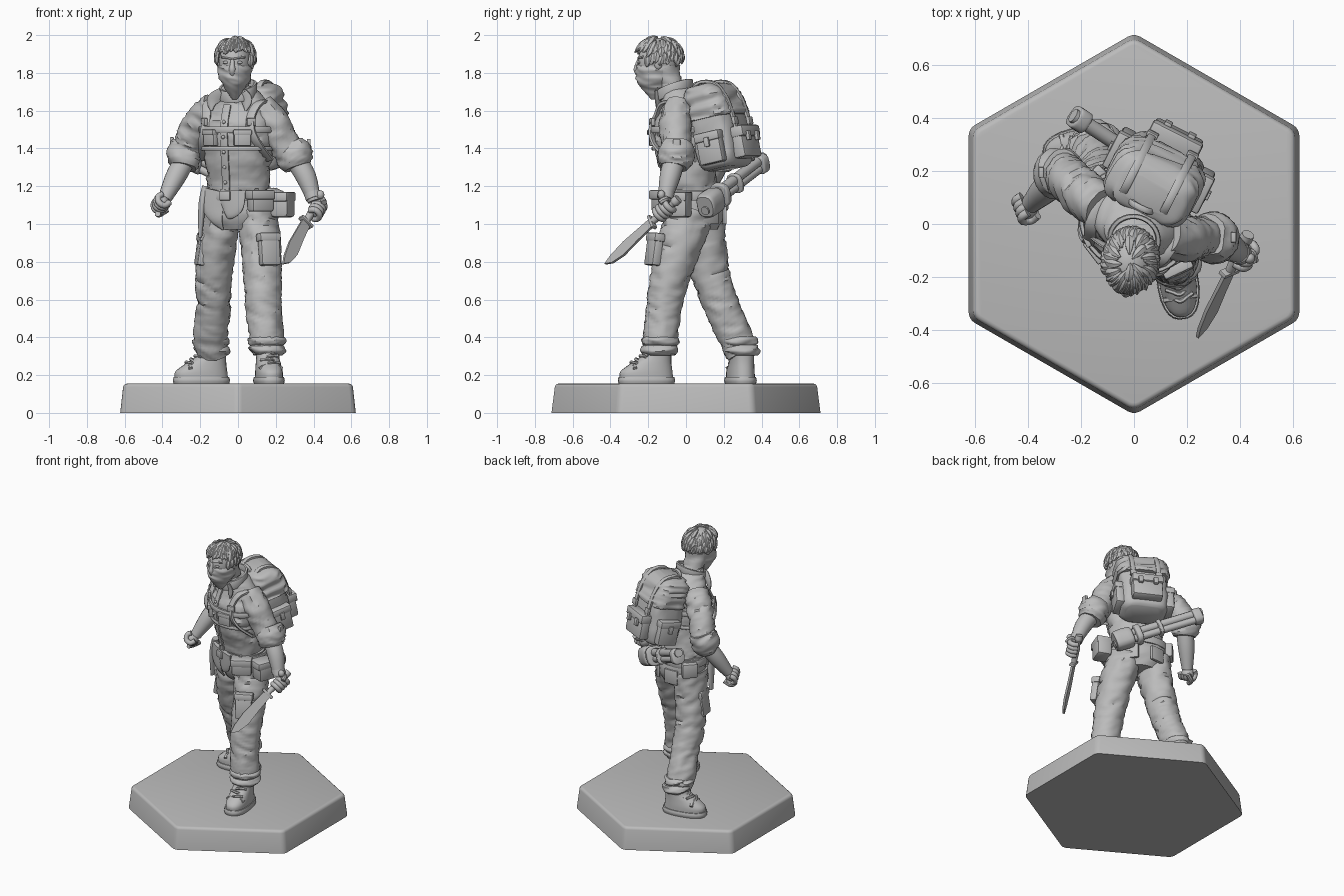
import bpy, bmesh, math, random
from mathutils import Vector, Matrix, noise

random.seed(4)
V = Vector
UP = V((0, 0, 1))
old = bpy.data.objects.get("Cube")
if old:
    bpy.data.objects.remove(old)

grey = bpy.data.materials.new("plain grey")
grey.use_nodes = True
TONE = (0.5, 0.5, 0.5, 1)
grey.diffuse_color = TONE
grey.node_tree.nodes["Principled BSDF"].inputs["Base Color"].default_value = TONE


def finish(name, bm, matrix=None, angle=40):
    """Turn a bmesh into a shaded, coloured object."""
    if matrix:
        bm.transform(matrix)
    bmesh.ops.recalc_face_normals(bm, faces=bm.faces)
    mesh = bpy.data.meshes.new(name)
    bm.to_mesh(mesh)
    bm.free()
    mesh.materials.append(grey)
    obj = bpy.data.objects.new(name, mesh)
    bpy.context.collection.objects.link(obj)
    bpy.ops.object.select_all(action='DESELECT')
    obj.select_set(True)
    bpy.context.view_layer.objects.active = obj
    bpy.ops.object.shade_smooth_by_angle(angle=math.radians(angle))
    return obj


def spline(keys, steps, closed=False):
    """Catmull-Rom samples through tuples of any length."""
    n, out = len(keys), []
    for i in range(n if closed else n - 1):
        pick = [keys[j % n] if closed else keys[min(max(j, 0), n - 1)] for j in range(i - 1, i + 3)]
        for s in range(steps):
            t = s / steps
            out.append([b + 0.5 * t * (c - a + t * (2*a - 5*b + 4*c - d + t * (3*(b - c) + d - a)))
                        for a, b, c, d in zip(*pick)])
    return out if closed else out + [list(keys[-1])]


def tube(name, keys, ref=UP, n=16, steps=4, closed=False, flat=False, power=1.0, folds=0.0, matrix=None):
    """Loft oval rings (x, y, z, radius along ref, other radius) through the keys."""
    keys = [tuple(k) if len(k) == 5 else tuple(k) + (k[3],) for k in keys]
    path, bm, rings = spline(keys, steps, closed), bmesh.new(), []
    m, ref = len(path), V(ref)
    for i, (x, y, z, ra, rb) in enumerate(path):
        j, k = (i - 1) % m if closed else max(i - 1, 0), (i + 1) % m if closed else min(i + 1, m - 1)
        t = UP if flat else (V(path[k][:3]) - V(path[j][:3])).normalized()
        a = (ref - t * ref.dot(t)).normalized()
        b, ring = t.cross(a), []
        for s in range(n):
            ang = math.tau * (s + 0.5) / n
            c, d = math.cos(ang), math.sin(ang)
            out = a * (ra * math.copysign(abs(c) ** power, c)) + b * (rb * math.copysign(abs(d) ** power, d))
            p = V((x, y, z))
            if folds:  # ridged cloth creases, stretched around the limb
                q = p + out
                w = noise.noise(V((q.x * 9, q.y * 9, q.z * 26 + q.x * 12)))
                out *= 1 + folds * (0.6 - 2.2 * abs(w))
            ring.append(bm.verts.new(p + out))
        rings.append(ring)
    for i in range(m if closed else m - 1):
        r, q = rings[i], rings[(i + 1) % m]
        for s in range(n):
            bm.faces.new((r[s], r[(s + 1) % n], q[(s + 1) % n], q[s]))
    if not closed:
        bm.faces.new(rings[0])
        bm.faces.new(rings[-1])
    return finish(name, bm, matrix)


def box(name, loc, size, matrix=Matrix(), bevel=0.2, yaw=0):
    bm = bmesh.new()
    bmesh.ops.create_cube(bm, size=1, matrix=Matrix.Diagonal((*size, 1)))
    bmesh.ops.bevel(bm, geom=bm.edges[:], offset=min(size) * bevel, segments=2, affect='EDGES', profile=0.5)
    return finish(name, bm, matrix @ Matrix.Translation(loc) @ Matrix.Rotation(math.radians(yaw), 4, 'Z'))


def ball(name, loc, size, matrix=Matrix()):
    bm = bmesh.new()
    bmesh.ops.create_uvsphere(bm, u_segments=20, v_segments=14, radius=1)
    return finish(name, bm, matrix @ Matrix.Translation(loc) @ Matrix.Diagonal((*size, 1)))


def turn(deg, axis='Z'):
    return Matrix.Rotation(math.radians(deg), 4, axis)


# Hexagonal stand with a softened top rim
bm = bmesh.new()
bmesh.ops.create_cone(bm, cap_ends=True, segments=6, radius1=0.72, radius2=0.7, depth=0.155,
                      matrix=Matrix.Translation((0, 0, 0.0775)))
bmesh.ops.bevel(bm, geom=[e for e in bm.edges if abs(e.verts[0].co.z - e.verts[1].co.z) > 0.1],
                offset=0.025, segments=3, affect='EDGES', profile=0.5)
bmesh.ops.bevel(bm, geom=[e for e in bm.edges if min(v.co.z for v in e.verts) > 0.15],
                offset=0.018, segments=3, affect='EDGES', profile=0.5)
finish("stand", bm)

# Torso, turned to its right
TURN = turn(-25)
ACROSS = TURN @ V((1, 0, 0))
shirt = [(0, 0.05, 1.1, .18, .135), (0, 0.03, 1.2, .17, .13), (0, 0, 1.35, .18, .145), (0, -.01, 1.5, .195, .155),
         (0, 0, 1.6, .18, .125), (0, -.02, 1.68, .13, .1), (0, -.05, 1.73, .08, .08)]
tube("shirt", shirt, ACROSS, n=40, steps=7, flat=True, folds=0.08)
hips = [(0, .05, .97, .12, .11), (0, .05, 1.03, .175, .14), (0, .05, 1.1, .185, .145), (0, .04, 1.18, .18, .14)]
tube("trouser_seat", hips, ACROSS, n=32, flat=True, folds=0.04)
LEVELS = spline(hips[:3] + shirt[1:], 8)


def on_body(ang, z, off=0.0):
    """Point on the torso surface; angle 0 is the front, positive to the left."""
    x, y, _, rx, ry = min(LEVELS, key=lambda r: abs(r[2] - z))
    return V((x, y, z)) + TURN @ V((math.sin(ang) * (rx + off), -math.cos(ang) * (ry + off), 0))


def strap(name, spots, width=0.02, ref=ACROSS, thick=0.01, **kw):
    return tube(name, [(*p, width, thick) for p in spots], ref, n=8, power=0.5, **kw)


def patch(name, ang, z, size, off=0.01):
    """Box seated on the torso, facing outwards."""
    return box(name, on_body(ang, z, off), size, yaw=math.degrees(ang) - 25)


circle = [math.tau * i / 24 for i in range(24)]
strap("belt", [on_body(a, 1.15, .012) for a in circle], .027, UP, closed=True, steps=2)
strap("chest_band", [on_body(a, 1.5, .01) for a in circle], .018, UP, closed=True, steps=2)
strap("rib_band", [on_body(a, 1.4, .008) for a in circle], .012, UP, closed=True, steps=2)
strap("shirt_placket", [on_body(-.04, 1.15 + .06 * i, .004) for i in range(9)], .022, thick=.008)
for i in range(5):
    ball("shirt_button", on_body(-.04, 1.22 + .08 * i, .014), (.01, .01, .01))
for s in (-1, 1):
    strap("shoulder_strap", [on_body(s * a, z, .012) for a, z in
                             ((1.5, 1.34), (.95, 1.42), (.7, 1.5), (.72, 1.58), (1.1, 1.64), (1.9, 1.64), (2.5, 1.56))], .024)
    patch("chest_pouch", s * .48, 1.455, (.09, .035, .085), .008)
    patch("chest_pouch_flap", s * .48, 1.485, (.098, .042, .03), .01)
    patch("strap_buckle", s * .7, 1.54, (.05, .02, .04), .02)
    patch("back_pocket", math.pi + s * .5, 1.05, (.1, .02, .1), 0)
    patch("belt_loop", s * .9, 1.15, (.02, .02, .075), .02)
    # Pointed front tails of the shirt
    tube("shirt_tail", [(*on_body(-.1 + s * .3, 1.18, .014), .075, .012), (*on_body(-.1 + s * .3, 1.1, .014), .068, .012),
                        (*on_body(-.1 + s * .22, 1.05 - (s < 0) * .03, .012), .035, .01),
                        (*on_body(-.1 + s * .16, 1.03 - (s < 0) * .06, .01), .005, .005)], ACROSS)
patch("belt_buckle", 0, 1.15, (.06, .02, .05), .025)

# Belt pouches and hanging sheath
patch("front_pouch", .95, 1.12, (.13, .07, .11), .04)
patch("front_pouch_flap", .95, 1.155, (.14, .085, .05), .042)
patch("hip_pouch", 1.65, 1.1, (.13, .1, .13), .07)
patch("hip_pouch_flap", 1.65, 1.145, (.14, .11, .05), .072)
patch("right_pouch", -1.9, 1.12, (.1, .05, .1), .02)
tube("sheath", [(-.17, -.01, 1.2, .02, .03), (-.19, -.01, 1.1, .02, .032), (-.2, .0, .93, .01, .02)], (1, 0, 0))

# Long bundle slung across the lower back
start, end = V((.25, .1, 1.09)), V((-.23, .41, 1.33))
for dz, r in ((.024, .028), (-.022, .024)):
    tube("bundle_bar", [(*start.lerp(end, t) + UP * dz, r) for t in (0, .4, .7, 1)], n=10)
for t, half, r in ((.1, .1, .066), (.27, .03, .066), (.52, .02, .054), (.95, .045, .052)):
    tube("bundle_wrap", [(*start.lerp(end, t + d * half), r * q, r * .85 * q)
                         for d, q in ((-1, .85), (-.7, 1), (.7, 1), (1, .85))], n=14, power=.7, folds=.05)

# Legs with creased trousers, cargo pockets and laced boots
legs = {"left": ([(.095, .02, 1.07, .105, .13), (.12, -.03, .9, .105, .115), (.13, -.09, .7, .098, .1),
                  (.135, -.118, .55, .093, .092), (.15, -.135, .4, .09, .09), (.155, -.14, .31, .08, .083)],
                 V((.155, -.15, 0)), V((.15, -1, 0)), V((.165, -.17, .86)), 25),
        "right": ([(-.09, .075, 1.07, .105, .13), (-.11, .095, .9, .1, .115), (-.13, .14, .7, .095, .098),
                   (-.13, .195, .55, .09, .092), (-.145, .26, .4, .09, .09), (-.135, .3, .31, .08, .083)],
                  V((-.135, .3, 0)), V((-1, -.2, 0)), V((-.19, .08, .86)), -80)}
for side, (keys, ankle, toe, pocket, yaw) in legs.items():
    tube(side + "_trouser_leg", keys, (1, 0, 0), n=32, steps=10, folds=0.11)
    hem = keys[-1]
    for lift, grow in ((0, 1), (.045, 1.02)):  # bunched cloth above the boot
        tube(side + "_trouser_hem", [(*(V(hem[:3]).lerp(V(keys[-2][:3]), lift / .09).xy), z + lift, r * grow) for z, r in
                                     ((.36, .08), (.345, .094), (.325, .094), (.305, .075))], (1, 0, 0), n=24, folds=.16)
    LEAN = Matrix.Translation(pocket) @ turn(yaw) @ turn(-8, 'X')
    box(side + "_cargo_pocket", (0, 0, 0), (.11, .05, .16), LEAN)
    box(side + "_cargo_flap", (0, 0, .07), (.12, .062, .045), LEAN)
    toe.normalize()
    cross = UP.cross(toe)

    def foot(name, rows, **kw):
        tube(name, [(*(ankle + toe * c + UP * z), l, w) for c, z, l, w in rows], toe, flat=True, n=24, **kw)
    foot(side + "_boot_sole", [(.06, .155, .148, .075), (.06, .172, .152, .079), (.06, .19, .148, .075)], power=.8)
    foot(side + "_boot", [(.06, .185, .142, .07), (.06, .22, .138, .069), (.035, .262, .108, .064), (.008, .3, .08, .061),
                          (0, .345, .074, .064)], power=.85)
    strap(side + "_toe_seam", [ankle + toe * .13 + cross * x + UP * (.258 - 7 * x * x) for x in (-.06, -.03, 0, .03, .06)], .01, toe)
    for i, (c, z) in enumerate(((.143, .268), (.117, .284), (.094, .302), (.083, .325))):
        tube("boot_lace", [(*(ankle + toe * (c - abs(x) * .5) + cross * x + UP * (z - abs(x) * .3 + x * .2 * (-1) ** i)), .009)
                           for x in (-.05, -.025, 0, .025, .05)], n=6)

# Arms with rolled sleeves
arms = {"left": ([(.115, -.04, 1.62, .075), (.175, -.055, 1.55, .083), (.23, -.055, 1.45, .08), (.285, -.05, 1.35, .078)],
                 [(.275, -.045, 1.42, .08), (.295, -.05, 1.38, .094), (.308, -.06, 1.33, .088), (.318, -.065, 1.3, .07)],
                 [(.305, -.06, 1.34, .055), (.36, -.085, 1.25, .055), (.405, -.115, 1.12, .035)]),
        "right": ([(-.12, .06, 1.62, .078), (-.18, .105, 1.56, .086), (-.245, .165, 1.46, .082), (-.275, .195, 1.37, .078)],
                  [(-.27, .2, 1.43, .08), (-.28, .195, 1.39, .092), (-.285, .175, 1.33, .085), (-.29, .165, 1.3, .068)],
                  [(-.28, .18, 1.34, .055), (-.33, .135, 1.25, .055), (-.39, .075, 1.13, .036)])}
for side, (sleeve, cuff, forearm) in arms.items():
    tube(side + "_sleeve", sleeve, (0, 1, 0), n=24, steps=9, folds=.15)
    tube(side + "_rolled_cuff", cuff, (0, 1, 0), n=24, steps=6, folds=.15)
    tube(side + "_forearm", forearm, (0, 1, 0))
    box(side + "_cuff_tab", V(cuff[1][:3]) + V((.08 if side == "left" else -.07, 0, .03)), (.02, .04, .08))


def fist(side, centre, grip, palm):
    """Fingers curled around the grip axis."""
    grip = grip.normalized()
    palm = (palm - grip * palm.dot(grip)).normalized()
    other = grip.cross(palm)
    ball(side + "_palm", centre, (.042, .042, .045))
    for i in range(4):
        c = centre + grip * (.025 * (i - 1.5))
        tube(side + "_finger", [(*(c + palm * .033 * math.cos(a) + other * .033 * math.sin(a)), .0165)
                                for a in (-2, -1.1, 0, 1.1, 2.2)], grip, n=10)
    tube(side + "_thumb", [(*(centre + palm * p + other * .035 + grip * g), .016) for p, g in ((-.03, -.04), (.02, -.05), (.045, -.02))], n=8)


# Knife held low in the left hand, rolled so its flat faces forward and up
guard, tip = V((.36, -.18, 1.01)), V((.235, -.43, .79))
aim = (tip - guard).normalized()
rise = (UP - aim * aim.z).normalized()
rise = (rise * .88 + aim.cross(rise) * .47).normalized()
fist("left", V((.415, -.115, 1.075)), aim, V((.6, -.5, -.2)))
fist("right", V((-.405, .06, 1.11)), V((.3, -.8, .45)), V((-.7, -.4, -.4)))
bm = bmesh.new()
blade = bm.faces.new([bm.verts.new((s, w, -.007)) for s, w in
                      ((0, .026), (.2, .028), (.3, .014), (.355, -.004), (.31, -.034), (.23, -.048), (.12, -.036), (0, -.028))])
push = bmesh.ops.extrude_face_region(bm, geom=[blade])["geom"]
bmesh.ops.translate(bm, verts=[g for g in push if isinstance(g, bmesh.types.BMVert)], vec=(0, 0, .014))
HELD = Matrix.Translation(guard) @ Matrix((aim, rise, aim.cross(rise))).transposed().to_4x4()
finish("knife_blade", bm, HELD, 20)
box("knife_guard", (0, 0, 0), (.018, .085, .035), HELD)
tube("knife_handle", [(*(guard - aim * s), r) for s, r in ((0, .018), (.08, .021), (.15, .018), (.17, .026), (.2, .024))], n=10)
tube("wrist_watch", [(.392, -.105, 1.165, .045), (.402, -.112, 1.135, .044)], (0, 1, 0))
ball("watch_face", (.435, -.13, 1.155), (.022, .02, .024))

# Head, neck cloth and collar
HEAD = Matrix.Translation((-.015, -.15, 1.85)) @ turn(-8)
tube("neck", [(0, -.03, 1.62, .07), (-.005, -.08, 1.73, .065), (-.015, -.13, 1.82, .06)], (1, 0, 0))
ball("head", (0, 0, 0), (.086, .108, .128), HEAD)
tube("brow", [(x, -.1 + 9 * x * x, .026 + abs(x) * .15, .009) for x in (-.06, -.03, 0, .03, .06)], n=8, matrix=HEAD)
tube("nose", [(0, -.098, .02, .01), (0, -.109, -.01, .013), (0, -.11, -.035, .018), (0, -.1, -.065, .012)], (1, 0, 0), matrix=HEAD)
for s in (-1, 1):
    ball("eye", (s * .036, -.094, .005), (.017, .011, .008), HEAD)
    ball("ear", (s * .086, .015, 0), (.014, .022, .032), HEAD)
    wing = [V((0, -.06, 1.695)) + TURN @ V((s * .06, -.07, 0)), on_body(s * .62, 1.655, .022), on_body(s * .55, 1.6, .012)]
    tube("collar_wing", [(*p, r, .009) for p, r in zip(wing, (.03, .034, .006))], ACROSS, n=10)
tube("face_cloth", [(0, .003, -.008, .089, .113), (0, -.01, -.06, .087, .108), (0, -.015, -.105, .07, .088),
                    (0, -.015, -.145, .045, .058), (0, -.02, -.19, .012, .014)], (1, 0, 0), n=32, steps=7, flat=True,
     folds=.1, matrix=HEAD)
tube("cloth_neck_wrap", [(0, .02, -.01, .088, .095), (0, .045, -.06, .078, .075), (0, .07, -.11, .07, .07)],
     (1, 0, 0), n=24, flat=True, folds=.08, matrix=HEAD)
strap("collar", [V((0, -.06, 1.705)) + TURN @ V((.092 * math.sin(a), -.088 * math.cos(a), -.035 * math.cos(a)))
                 for a in circle], .03, UP, closed=True, steps=2)

# Swept hair: a cap and overlapping locks running out from the crown
bm = bmesh.new()
bmesh.ops.create_uvsphere(bm, u_segments=24, v_segments=16, radius=1)
low = [v for v in bm.verts if v.co.z < (.35 if v.co.y < -.25 else -.45)]
bmesh.ops.delete(bm, geom=low, context='VERTS')
HAIR = HEAD @ Matrix.Translation((0, .008, .03))
finish("hair_cap", bm, HAIR @ Matrix.Diagonal((.095, .116, .105, 1)))
for i in range(84):
    a = i * 2.4
    rim = 1.35 if math.cos(a) > .45 else 1.95
    stop = .75 + (rim - .75) * math.sqrt(i / 84) + random.uniform(-.1, .15)
    flare, sway, lock = random.uniform(1, 1.14), random.uniform(.1, .4), []
    for k, r, out in ((.7, .004, .94), (.45, .016, 1), (.18, .017, 1.02), (0, .002, flare)):
        th, lean = max(stop - k, .05), a + sway * k
        lock.append((.1 * out * math.sin(th) * math.sin(lean), -.122 * out * math.sin(th) * math.cos(lean),
                     .11 * math.cos(th), r, r * .75))
    tube("hair_lock", lock, (math.cos(a), math.sin(a), 0), n=6, steps=3, matrix=HAIR)

# Backpack, leaning with the back
PACK = Matrix.Translation((.085, .18, 1.5)) @ turn(-27) @ turn(12, 'X')


def sack(name, rows, **kw):
    tube(name, [(0, y, z, w, d) for y, z, w, d in rows], (1, 0, 0), n=36, flat=True, power=.55, matrix=PACK, **kw)


sack("pack_body", [(0, -.21, .12, .08), (0, -.17, .155, .11), (0, 0, .16, .118), (0, .14, .155, .1), (-.01, .2, .12, .07)], folds=.05)
sack("pack_lid", [(.01, .06, .164, .122), (.008, .075, .172, .126), (.0, .14, .17, .12), (-.01, .2, .165, .108),
                  (-.02, .235, .145, .085), (-.025, .25, .09, .05)], folds=.1, steps=6)
box("pack_back_pocket", (0, .135, -.1), (.2, .07, .16), PACK)
box("pack_pocket_lid", (0, .14, -.04), (.21, .085, .06), PACK)
for s in (-1, 1):
    box("pack_side_pocket", (s * .165, .01, -.1), (.06, .14, .17), PACK)
    box("pack_side_lid", (s * .168, .01, -.04), (.07, .15, .05), PACK)
    box("side_pocket_buckle", (s * .205, .01, -.07), (.015, .03, .05), PACK)
    strap("pack_lid_strap", [PACK @ V((s * .085, y, z)) for y, z in
                             ((-.1, .2), (-.03, .258), (.06, .238), (.11, .16), (.13, .07), (.14, -.03))], .016)
    box("pack_buckle", (s * .085, .14, .02), (.045, .02, .04), PACK)
    box("pocket_buckle", (s * .05, .185, -.07), (.03, .02, .05), PACK)
strap("pack_handle", [PACK @ V((x, -.08, z)) for x, z in ((-.05, .21), (-.03, .26), (.03, .26), (.05, .21))], .012, (0, 1, 0))
